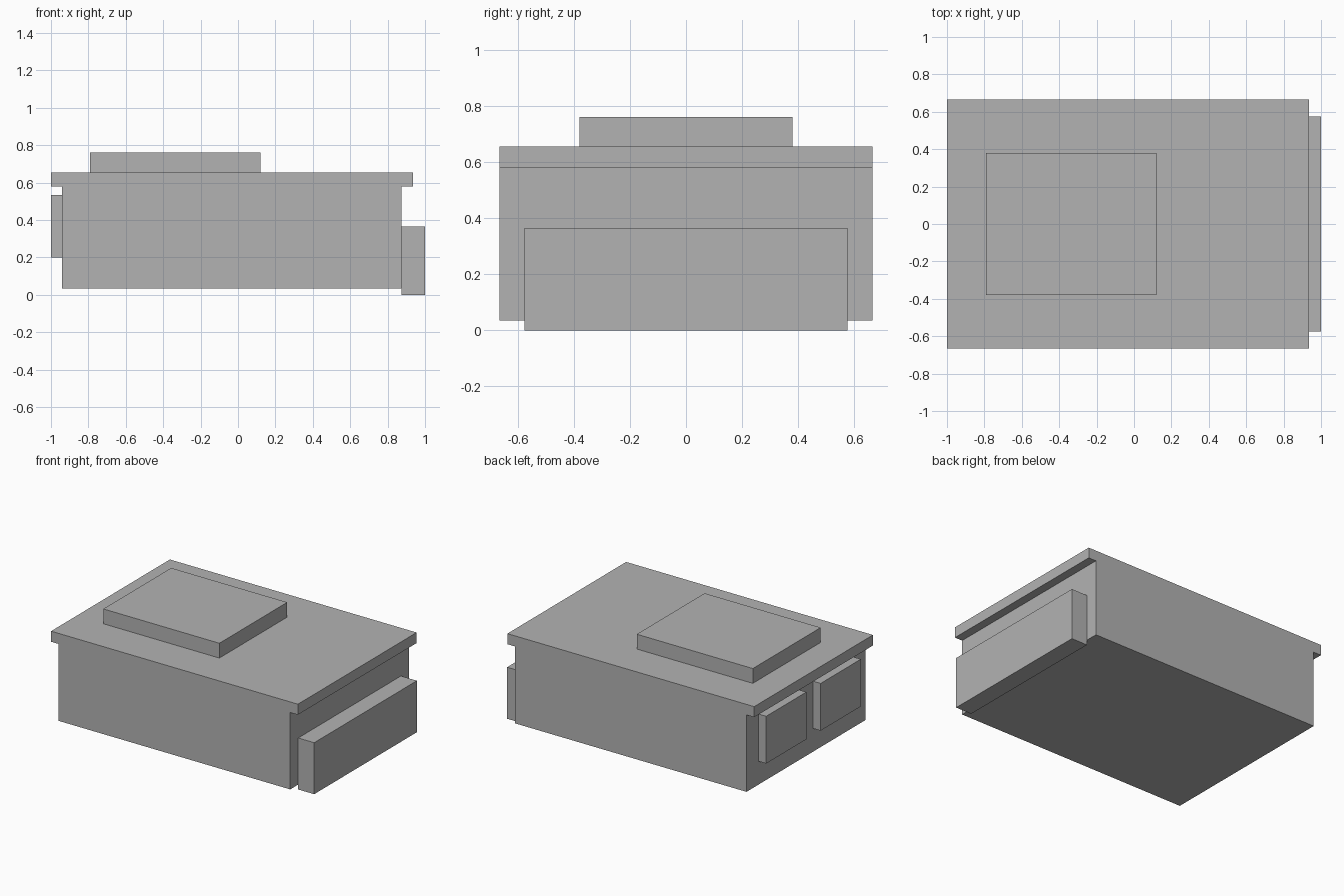
import bpy
import bmesh
from mathutils import Matrix, Vector

cube = bpy.data.objects.get("Cube")
if cube:
    bpy.data.objects.remove(cube, do_unlink=True)

# One flat grey for every part
grey = bpy.data.materials.new("plain_grey")
grey.use_nodes = True
colour = (0.45, 0.45, 0.45, 1)
grey.diffuse_color = colour
grey.node_tree.nodes["Principled BSDF"].inputs["Base Color"].default_value = colour


def add_object(name, bm):
    bmesh.ops.recalc_face_normals(bm, faces=bm.faces)
    mesh = bpy.data.meshes.new(name)
    bm.to_mesh(mesh)
    bm.free()
    mesh.materials.append(grey)
    obj = bpy.data.objects.new(name, mesh)
    bpy.context.collection.objects.link(obj)
    return obj


def box(name, low, high):
    low, high = Vector(low), Vector(high)
    bm = bmesh.new()
    place = Matrix.Translation((low + high) / 2) @ Matrix.Diagonal((*(high - low), 1))
    bmesh.ops.create_cube(bm, size=1, matrix=place)
    return add_object(name, bm)


def extrude_profile(name, profile, half_width):
    bm = bmesh.new()
    face = bm.faces.new([bm.verts.new((x, -half_width, z)) for x, z in profile])
    result = bmesh.ops.extrude_face_region(bm, geom=[face], use_keep_orig=True)
    moved = [g for g in result["geom"] if isinstance(g, bmesh.types.BMVert)]
    bmesh.ops.translate(bm, verts=moved, vec=(0, 2 * half_width, 0))
    return add_object(name, bm)


# Main body with a roof slab overhanging both ends, flush at the sides
extrude_profile("body_with_roof", [
    (-0.94, 0.035), (0.875, 0.035), (0.875, 0.58), (0.935, 0.58),
    (0.935, 0.655), (-1, 0.655), (-1, 0.58), (-0.94, 0.58)], 0.665)

# Raised block on the roof
box("roof_block", (-0.79, -0.38, 0.655), (0.12, 0.38, 0.76))

# Wide low block on the left end
box("end_block", (0.875, -0.575, 0), (1, 0.575, 0.365))

# Pair of panels on the opposite end
for name, y in (("front_panel", -0.305), ("back_panel", 0.305)):
    box(name, (-1, y - 0.225, 0.2), (-0.94, y + 0.225, 0.535))
